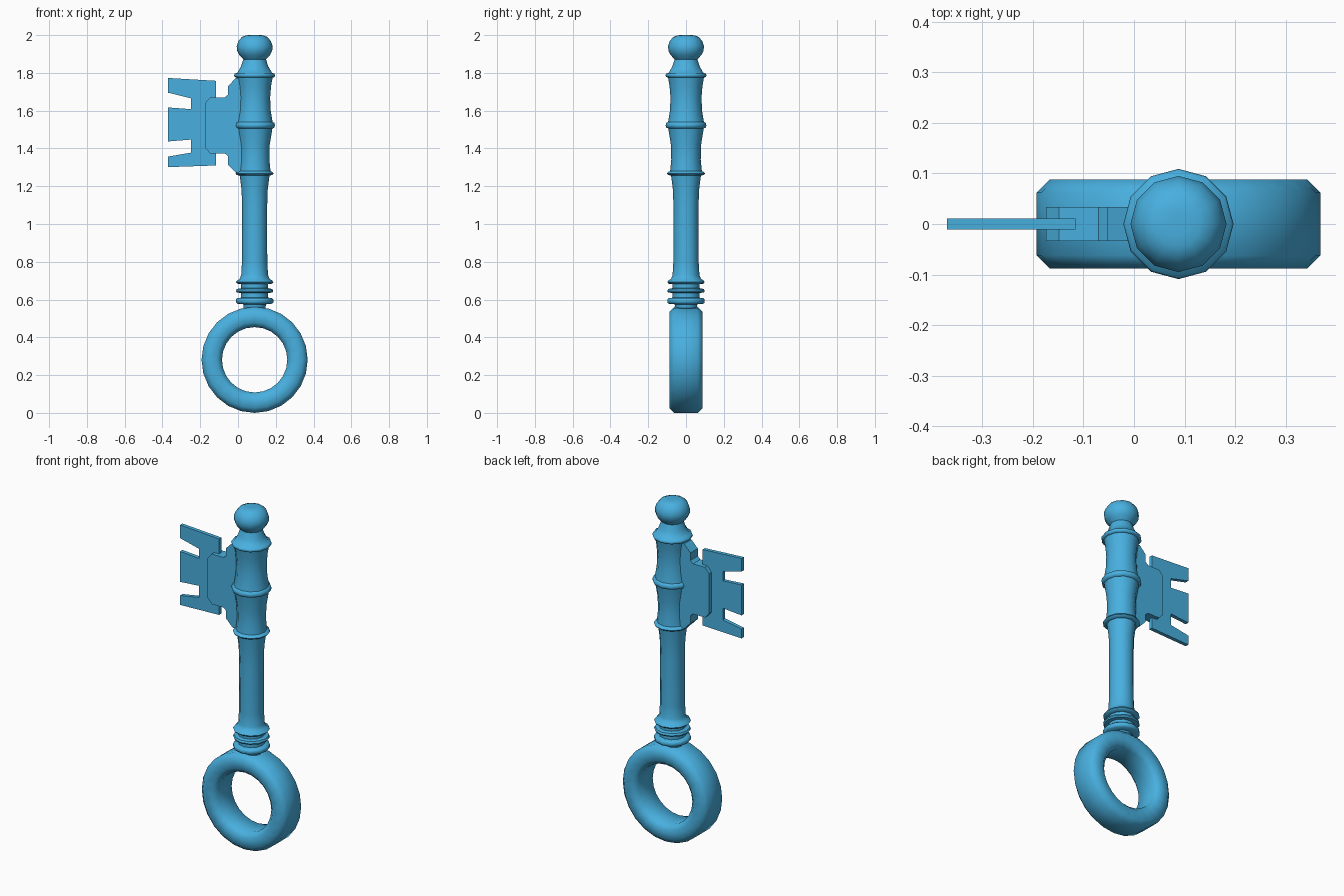
import bpy, bmesh, math
from mathutils import Vector

if "Cube" in bpy.data.objects:
    bpy.data.objects.remove(bpy.data.objects["Cube"])

AXIS = 0.088  # x of the shaft centre line

blue = bpy.data.materials.new("key blue")
blue.diffuse_color = (0.065, 0.434, 0.745, 1)
blue.use_nodes = True
blue.node_tree.nodes["Principled BSDF"].inputs["Base Color"].default_value = blue.diffuse_color


def finish(name, bm, smooth_angle=None):
    bmesh.ops.recalc_face_normals(bm, faces=bm.faces)
    mesh = bpy.data.meshes.new(name)
    bm.to_mesh(mesh)
    bm.free()
    mesh.materials.append(blue)
    ob = bpy.data.objects.new(name, mesh)
    bpy.context.collection.objects.link(ob)
    if smooth_angle:
        bpy.ops.object.select_all(action='DESELECT')
        ob.select_set(True)
        bpy.context.view_layer.objects.active = ob
        bpy.ops.object.shade_smooth_by_angle(angle=math.radians(smooth_angle))
    return ob


def lathe(name, profile, sides):
    """Turn (radius, z) points round the shaft axis, capped at both ends."""
    bm = bmesh.new()
    rings = []
    for r, z in profile:
        rings.append([bm.verts.new((AXIS + r * math.cos(2 * math.pi * i / sides),
                                    r * math.sin(2 * math.pi * i / sides), z))
                      for i in range(sides)])
    for a, b in zip(rings, rings[1:]):
        for i in range(sides):
            j = (i + 1) % sides
            bm.faces.new((a[i], a[j], b[j], b[i]))
    bm.faces.new(rings[0])
    bm.faces.new(rings[-1])
    return finish(name, bm, 50)


def plate(name, outline, half):
    """Extrude an (x, z) outline to +-half in y."""
    bm = bmesh.new()
    face = bm.faces.new([bm.verts.new((x, -half, z)) for x, z in outline])
    out = bmesh.ops.extrude_face_region(bm, geom=[face])
    verts = [g for g in out["geom"] if isinstance(g, bmesh.types.BMVert)]
    bmesh.ops.translate(bm, verts=verts, vec=Vector((0, 2 * half, 0)))
    return finish(name, bm)


# Bow: ring with a stretched eight-sided section
bm = bmesh.new()
section = [(0.281, -0.062), (0.281, 0.062), (0.255, 0.088), (0.199, 0.088),
           (0.173, 0.062), (0.173, -0.062), (0.199, -0.088), (0.255, -0.088)]
N = 24
loops = []
for i in range(N):
    a = 2 * math.pi * i / N
    loops.append([bm.verts.new((AXIS + r * math.cos(a), y, 0.281 + r * math.sin(a)))
                  for r, y in section])
for i in range(N):
    p, q = loops[i], loops[(i + 1) % N]
    for k in range(8):
        m = (k + 1) % 8
        bm.faces.new((p[k], p[m], q[m], q[k]))
finish("bow_ring", bm, 60)

# Shaft with turned collars and a ball tip
lathe("shaft", [
    (0.055, 0.53), (0.06, 0.575), (0.092, 0.578), (0.099, 0.585), (0.099, 0.60),
    (0.092, 0.607), (0.072, 0.61), (0.072, 0.635), (0.094, 0.637), (0.099, 0.645),
    (0.094, 0.656), (0.072, 0.66), (0.072, 0.682), (0.092, 0.684), (0.099, 0.692),
    (0.092, 0.702), (0.08, 0.708), (0.071, 0.73), (0.067, 0.80), (0.066, 1.08),
    (0.069, 1.18), (0.079, 1.257), (0.094, 1.259), (0.101, 1.267), (0.094, 1.276),
    (0.084, 1.28), (0.078, 1.34), (0.080, 1.42), (0.094, 1.506), (0.104, 1.51),
    (0.108, 1.522), (0.104, 1.536), (0.095, 1.54), (0.085, 1.60), (0.082, 1.67),
    (0.087, 1.73), (0.095, 1.775), (0.105, 1.778), (0.109, 1.787), (0.105, 1.796),
    (0.092, 1.80), (0.072, 1.835), (0.060, 1.872), (0.082, 1.895), (0.093, 1.918),
    (0.095, 1.942), (0.086, 1.968), (0.068, 1.99), (0.045, 1.999), (0.0, 2.0),
][:-1] + [(0.02, 2.0)], 12)

# Thick bit bracket, mirrored about its middle height
upper = [(0.06, 1.775), (-0.012, 1.772), (-0.053, 1.73), (-0.053, 1.685),
         (-0.07, 1.67), (-0.148, 1.67), (-0.174, 1.64)]
lower = [(x, 2 * 1.522 - z) for x, z in reversed(upper)]
plate("bit_bracket", upper + lower, 0.034)

# Thin toothed bit
plate("bit_teeth", [
    (-0.116, 1.758), (-0.37, 1.773), (-0.37, 1.695), (-0.248, 1.665),
    (-0.248, 1.608), (-0.37, 1.617), (-0.37, 1.437), (-0.248, 1.447),
    (-0.248, 1.378), (-0.37, 1.357), (-0.37, 1.301), (-0.116, 1.31)], 0.011)
